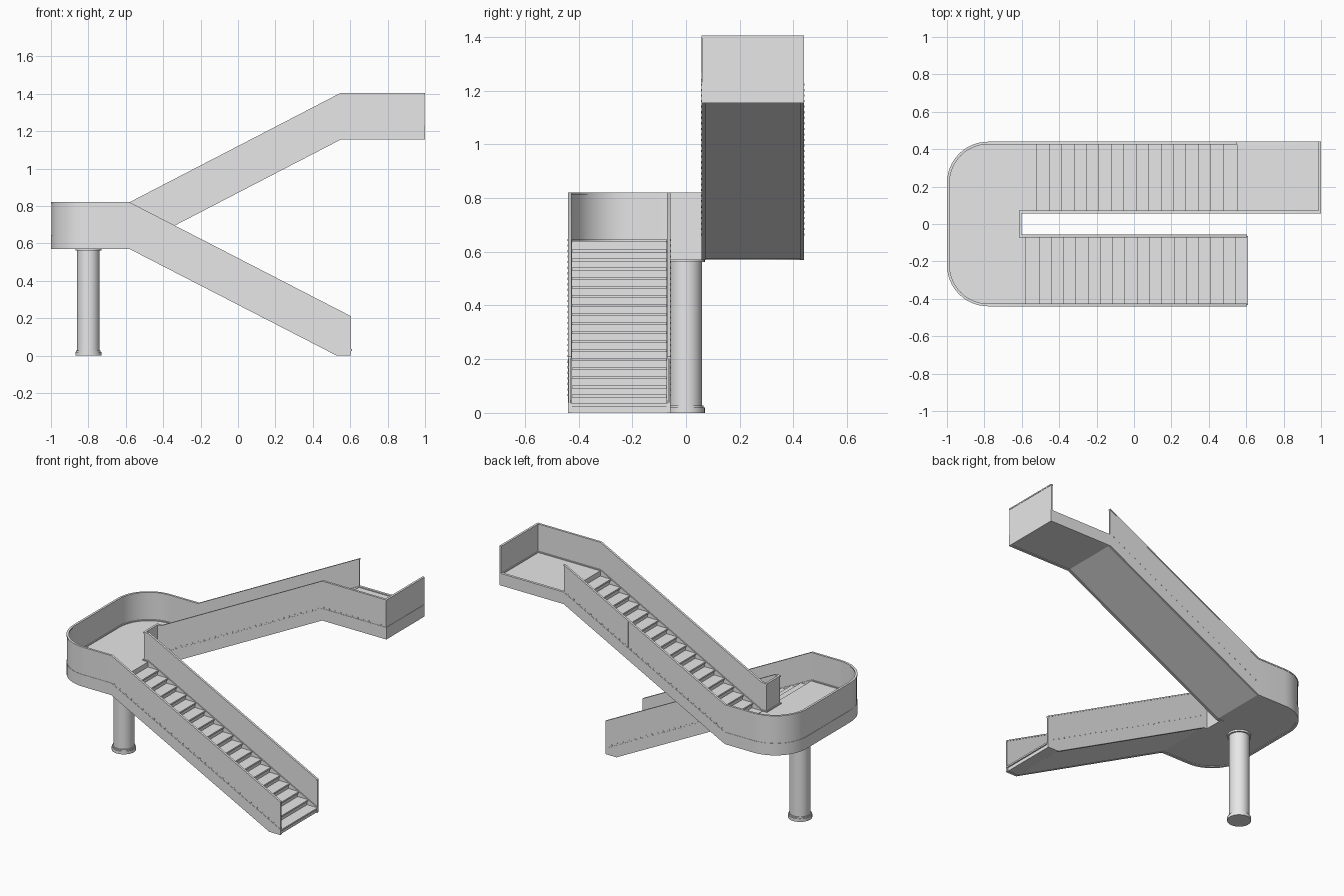
import bpy, bmesh, math
from mathutils import Vector, Matrix

cube = bpy.data.objects.get("Cube")
if cube:
    bpy.data.objects.remove(cube, do_unlink=True)

grey = bpy.data.materials.new("light grey metal")
grey.use_nodes = True
grey.diffuse_color = (0.8, 0.8, 0.8, 1)
grey.node_tree.nodes["Principled BSDF"].inputs["Base Color"].default_value = (0.8, 0.8, 0.8, 1)

# Main dimensions
BEND, TOP_BEND, FOOT, END = -0.58, 0.55, 0.605, 1.0
MID, HIGH = 0.64, 1.225
HALF, GAP, RADIUS = 0.44, 0.057, 0.22
GAP_X = -0.602
DEPTH, RAIL = 0.07, 0.18
LOW_SLOPE = (MID - 0.03) / (FOOT - BEND)
UP_SLOPE = (HIGH - MID) / (TOP_BEND - BEND)
TOUCH = BEND + (MID - DEPTH) / LOW_SLOPE


def floor(x, y):
    """Height of the walking line."""
    if x <= BEND:
        return MID
    if y < 0:
        return MID - (x - BEND) * LOW_SLOPE
    return min(HIGH, MID + (x - BEND) * UP_SLOPE)


def finish(name, bm, smooth=False):
    bmesh.ops.recalc_face_normals(bm, faces=bm.faces)
    mesh = bpy.data.meshes.new(name)
    bm.to_mesh(mesh)
    bm.free()
    mesh.materials.append(grey)
    ob = bpy.data.objects.new(name, mesh)
    bpy.context.collection.objects.link(ob)
    if smooth:
        bpy.ops.object.select_all(action='DESELECT')
        ob.select_set(True)
        bpy.context.view_layer.objects.active = ob
        bpy.ops.object.shade_smooth_by_angle(angle=math.radians(30))
    return ob


def offset_path(path, dist):
    """Shift a plan path to its left, with mitred corners."""
    out = []
    for i, p in enumerate(path):
        dirs = []
        if i > 0:
            dirs.append((p - path[i - 1]).normalized())
        if i < len(path) - 1:
            dirs.append((path[i + 1] - p).normalized())
        normals = [Vector((-d.y, d.x)) for d in dirs]
        n = sum(normals, Vector((0, 0))).normalized()
        out.append(p + n * dist / n.dot(normals[0]))
    return out


def sweep(name, path, near, far, low, high):
    """Wall following the floor line, between two offsets and two heights."""
    bm = bmesh.new()
    rings = []
    sides = offset_path(path, near), offset_path(path, far)
    for p, a, b in zip(path, *sides):
        f = floor(p.x, p.y)
        z0, z1 = max(0, f + low), max(0.004, f + high)
        rings.append([bm.verts.new((q.x, q.y, z))
                      for q, z in ((a, z0), (b, z0), (b, z1), (a, z1))])
    for r, s in zip(rings, rings[1:]):
        for k in range(4):
            j = (k + 1) % 4
            bm.faces.new((r[k], r[j], s[j], s[k]))
    bm.faces.new(rings[0])
    bm.faces.new(rings[-1])
    return finish(name, bm, True)


def prism(name, outline, axis, start, depth):
    """Extrude a closed outline: plan (axis z) or side profile (axis y)."""
    bm = bmesh.new()
    place = (lambda a, b: (a, b, start)) if axis == 'z' else (lambda a, b: (a, start, b))
    face = bm.faces.new([bm.verts.new(place(*p)) for p in outline])
    ext = bmesh.ops.extrude_face_region(bm, geom=[face])
    move = (0, 0, depth) if axis == 'z' else (0, depth, 0)
    bmesh.ops.translate(bm, vec=move, verts=[g for g in ext["geom"] if isinstance(g, bmesh.types.BMVert)])
    return finish(name, bm)


def add_box(bm, centre, size):
    m = Matrix.Translation(centre) @ Matrix.Diagonal((*size, 1))
    bmesh.ops.create_cube(bm, size=1, matrix=m)


# Plan paths; both run from the foot of the stair to the top
arc = []
for side, first in ((-1, 270), (1, 180)):
    for k in range(13):
        t = math.radians(first - k * 90 / 12)
        arc.append(Vector((-1 + RADIUS + RADIUS * math.cos(t),
                           side * (HALF - RADIUS) + RADIUS * math.sin(t))))
V = lambda x, y: Vector((x, y))
outer = [V(x, -HALF) for x in (FOOT, TOUCH, BEND)] + arc + [V(x, HALF) for x in (BEND, TOP_BEND)]
outer_full = outer + [V(END, HALF)]
inner = ([V(x, -GAP) for x in (FOOT, TOUCH, BEND, GAP_X)]
         + [V(x, GAP) for x in (GAP_X, BEND, TOP_BEND, END)] + [V(END, HALF)])

# Stringers, balustrade panels and cap rails
for label, path, panel_path, s in (("outer", outer_full, outer, -1), ("inner", inner, inner, 1)):
    sweep(label + "_stringer", path, 0, s * 0.016, -DEPTH, 0.006)
    sweep(label + "_balustrade", panel_path, s * 0.002, s * 0.01, 0, RAIL - 0.002)
    sweep(label + "_cap_rail", panel_path, 0, s * 0.014, RAIL - 0.008, RAIL)

# Landings
inset = 0.008
plan = [V(BEND, -HALF)] + arc + [V(BEND, HALF)]
plan = offset_path(plan, -inset)
plan += [V(BEND, GAP + inset), V(GAP_X - inset, GAP + inset),
         V(GAP_X - inset, -GAP - inset), V(BEND, -GAP - inset)]
prism("middle_landing", plan, 'z', MID - DEPTH + 0.004, DEPTH - 0.004)
top_plan = [(TOP_BEND, GAP + inset), (END - inset, GAP + inset),
            (END - inset, HALF - inset), (TOP_BEND, HALF - inset)]
prism("top_landing", top_plan, 'z', HIGH - DEPTH + 0.004, DEPTH - 0.004)


# Flights: stepped body with a flat sloping underside, and tread plates
def flight(label, x_end, steps, y0, y1):
    run = (x_end - BEND) / steps
    ym = (y0 + y1) / 2
    rise = (floor(x_end, ym) - MID) / steps
    profile, treads = [(BEND, MID)], bmesh.new()
    for i in range(steps):
        xa, xb = BEND + i * run, BEND + (i + 1) * run
        za, zb = MID + i * rise, MID + (i + 1) * rise
        if rise < 0:
            profile += [(xa, zb), (xb, zb)]
            centre, z = (xa + xb + 0.008) / 2, zb
        else:
            profile += [(xb, za), (xb, zb)]
            centre, z = (xa + xb - 0.008) / 2, za
        add_box(treads, (centre, ym, z - 0.003), (run + 0.008, y1 - y0, 0.01))
    under = -DEPTH + 0.004
    if rise < 0:
        profile += [(x_end, 0.002), (TOUCH, 0.002)]
    else:
        profile += [(x_end, floor(x_end, ym) + under)]
    profile += [(BEND, MID + under)]
    prism(label + "_flight_body", profile, 'y', y0, y1 - y0)
    finish(label + "_flight_treads", treads)


flight("lower", FOOT - 0.004, 18, -HALF + inset, -GAP - inset)
flight("upper", TOP_BEND, 17, GAP + inset, HALF - inset)

# Panel joints and fixing studs on the faces of the straight balustrades
joints, studs = bmesh.new(), bmesh.new()
for y, out, marks, last in ((-HALF, -1, (-0.345, 0.365), FOOT), (-GAP, 1, (-0.2, 0.2), FOOT),
                            (GAP, -1, (-0.355, -0.125, 0.3), END), (HALF, 1, (-0.3, 0.1), TOP_BEND)):
    for x in marks:
        add_box(joints, (x, y - out * 0.003, floor(x, y) + RAIL / 2), (0.005, 0.004, RAIL - 0.014))
    for k in range(int((last - BEND) / 0.04)):
        x = BEND + 0.02 + k * 0.04
        m = Matrix.Translation((x, y - out * 0.001, floor(x, y) + 0.014)) @ Matrix.Rotation(math.pi / 2, 4, 'X')
        bmesh.ops.create_cone(studs, cap_ends=True, segments=6, radius1=0.004,
                              radius2=0.004, depth=0.004, matrix=m)
finish("panel_joints", joints)
finish("fixing_studs", studs)

# Supporting column with base and head flanges
column = bmesh.new()
for z0, z1, r in ((0, 0.02, 0.07), (0.02, 0.028, 0.065), (0.02, 0.575, 0.06), (0.562, 0.574, 0.07)):
    bmesh.ops.create_cone(column, cap_ends=True, segments=40, radius1=r, radius2=r, depth=z1 - z0,
                          matrix=Matrix.Translation((-0.8, 0, (z0 + z1) / 2)))
finish("support_column", column, True)
